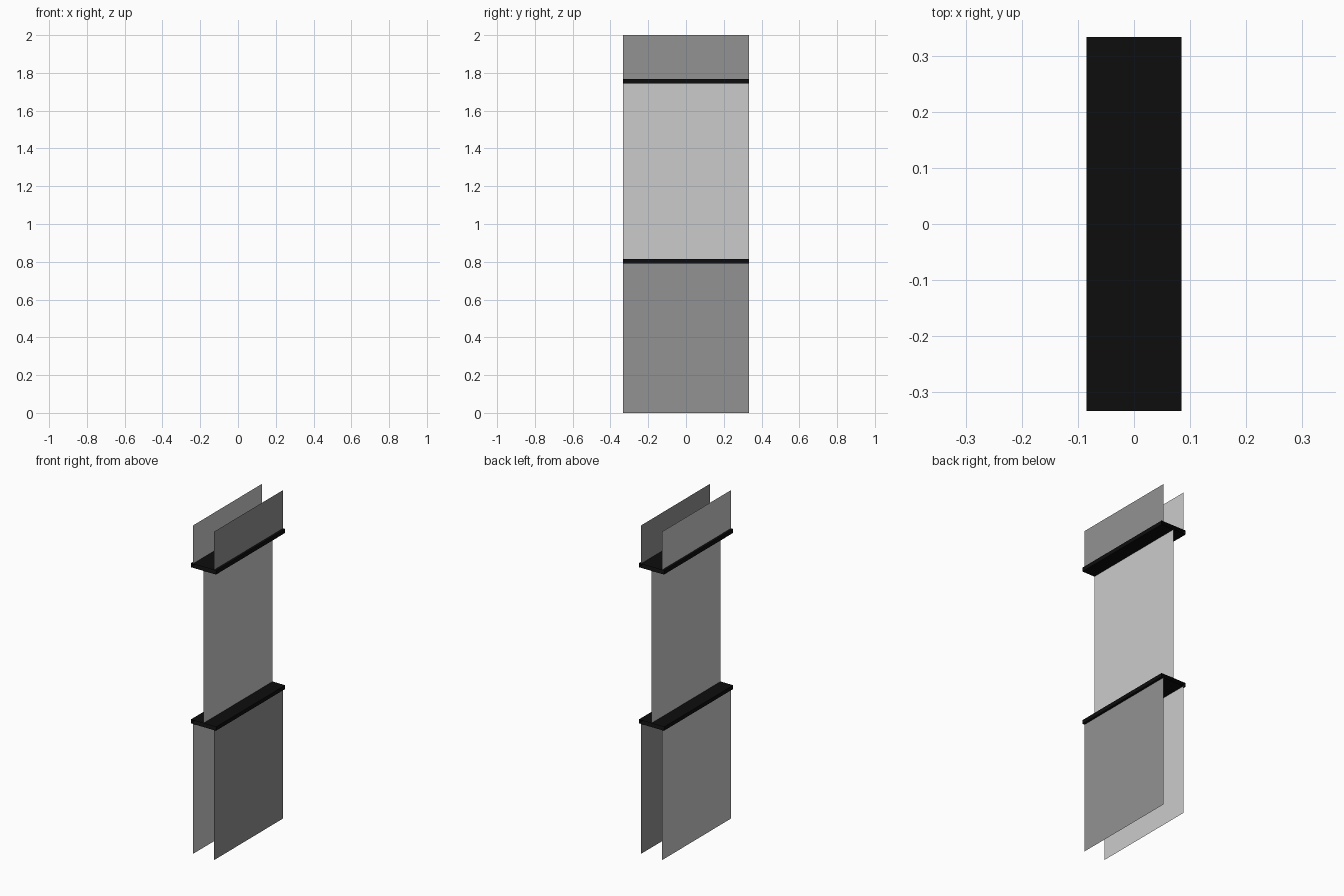
import bpy, bmesh

if "Cube" in bpy.data.objects:
    bpy.data.objects.remove(bpy.data.objects["Cube"])

HALF_Y = 0.333   # half length along y
PANEL_X = 0.071  # offset of the paired panels
RAIL_X = 0.085   # half width of the rails


def material(name, v):
    m = bpy.data.materials.new(name)
    m.diffuse_color = (v, v, v, 1)
    m.use_nodes = True
    m.node_tree.nodes["Principled BSDF"].inputs["Base Color"].default_value = m.diffuse_color
    return m


dark = material("dark_grey", 0.29)
black = material("black", 0.004)


def sweep(name, profile, closed=False, mat=None):
    """Sweep an x-z profile along y as thin sheets with open ends."""
    bm = bmesh.new()
    rows = [[bm.verts.new((x, y, z)) for x, z in profile] for y in (-HALF_Y, HALF_Y)]
    n = len(profile)
    for i in range(n if closed else n - 1):
        j = (i + 1) % n
        bm.faces.new((rows[0][i], rows[0][j], rows[1][j], rows[1][i]))
    if closed:
        bmesh.ops.recalc_face_normals(bm, faces=bm.faces)
    mesh = bpy.data.meshes.new(name)
    bm.to_mesh(mesh)
    bm.free()
    ob = bpy.data.objects.new(name, mesh)
    bpy.context.collection.objects.link(ob)
    if mat:
        mesh.materials.append(mat)
    return ob


# Paired lower and upper panels, the right-hand ones darker
for level, z0, z1 in (("lower", 0.0, 0.792), ("upper", 1.767, 2.0)):
    sweep(level + "_panel_left", [(-PANEL_X, z0), (-PANEL_X, z1)])
    sweep(level + "_panel_right", [(PANEL_X, z0), (PANEL_X, z1)], mat=dark)

# Single centre panel
sweep("middle_panel", [(0, 0.815), (0, 1.743)])

# Black rails, open at both ends
for name, z0, z1 in (("lower_rail", 0.792, 0.815), ("upper_rail", 1.743, 1.767)):
    sweep(name, [(-RAIL_X, z0), (RAIL_X, z0), (RAIL_X, z1), (-RAIL_X, z1)], True, black)
